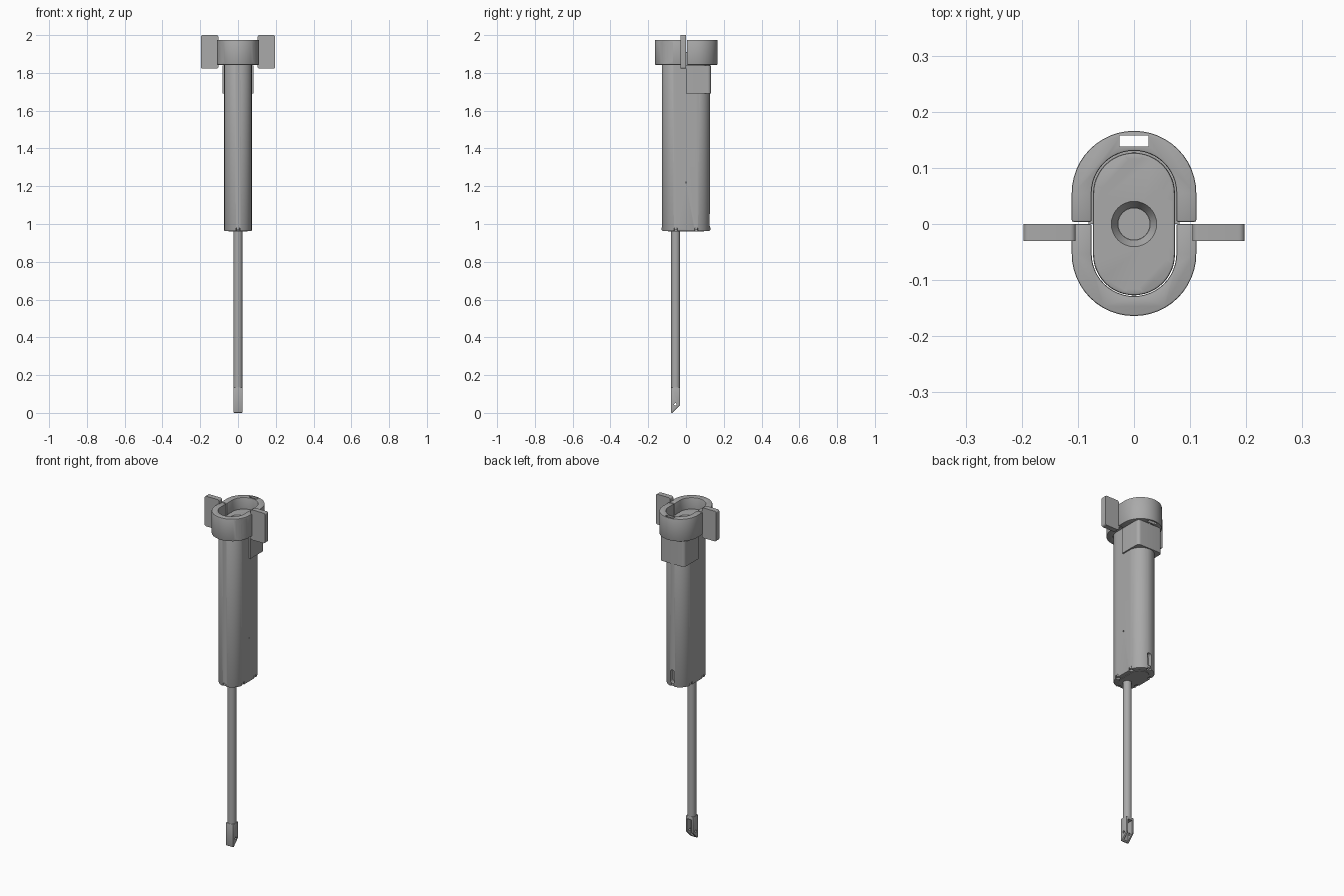
import bpy, bmesh, math
from mathutils import Matrix, Vector

if "Cube" in bpy.data.objects:
    bpy.data.objects.remove(bpy.data.objects["Cube"])

grey = bpy.data.materials.new("machined grey")
grey.use_nodes = True
grey.diffuse_color = (0.4, 0.4, 0.4, 1)
grey.node_tree.nodes["Principled BSDF"].inputs["Base Color"].default_value = (0.4, 0.4, 0.4, 1)


def finish(bm, name):
    bmesh.ops.recalc_face_normals(bm, faces=bm.faces)
    mesh = bpy.data.meshes.new(name)
    bm.to_mesh(mesh)
    bm.free()
    mesh.materials.append(grey)
    ob = bpy.data.objects.new(name, mesh)
    bpy.context.collection.objects.link(ob)
    return ob


def select(ob):
    bpy.ops.object.select_all(action='DESELECT')
    ob.select_set(True)
    bpy.context.view_layer.objects.active = ob


def prism(name, points, depth, place=Matrix()):
    """Extrude a flat outline along its local z."""
    bm = bmesh.new()
    face = bm.faces.new([bm.verts.new((x, y, 0)) for x, y in points])
    new = bmesh.ops.extrude_face_region(bm, geom=[face])["geom"]
    bmesh.ops.translate(bm, vec=(0, 0, depth),
                        verts=[v for v in new if isinstance(v, bmesh.types.BMVert)])
    bm.transform(place)
    return finish(bm, name)


def cylinder(name, start, end, r1, r2=None, sides=32):
    start, end = Vector(start), Vector(end)
    axis = end - start
    bm = bmesh.new()
    bmesh.ops.create_cone(bm, cap_ends=True, segments=sides, radius1=r1,
                          radius2=r1 if r2 is None else r2, depth=axis.length)
    turn = axis.to_track_quat('Z', 'Y').to_matrix().to_4x4()
    bm.transform(Matrix.Translation((start + end) / 2) @ turn)
    return finish(bm, name)


def box(name, low, high):
    points = [(low[0], low[1]), (high[0], low[1]), (high[0], high[1]), (low[0], high[1])]
    return prism(name, points, high[2] - low[2], Matrix.Translation((0, 0, low[2])))


def arc(cx, cy, r, a0, a1, n=24):
    return [(cx + r * math.cos(math.radians(a0 + (a1 - a0) * i / n)),
             cy + r * math.sin(math.radians(a0 + (a1 - a0) * i / n))) for i in range(n + 1)]


def stadium(r, c):
    return arc(0, c, r, 0, 180) + arc(0, -c, r, 180, 360)


def rounded(x0, x1, y0, y1, r):
    return (arc(x1 - r, y1 - r, r, 0, 90, 6) + arc(x0 + r, y1 - r, r, 90, 180, 6)
            + arc(x0 + r, y0 + r, r, 180, 270, 6) + arc(x1 - r, y0 + r, r, 270, 360, 6))


def half_ring(outer, inner, c, edge, s):
    out = [(outer, edge)] + arc(0, c, outer, 0, 180 * s) + [(-outer, edge)]
    ins = [(-inner, edge)] + arc(0, c, inner, 180 * s, 0) + [(inner, edge)]
    return out + ins


def cut(ob, *cutters):
    for c in cutters:
        m = ob.modifiers.new("cut", 'BOOLEAN')
        m.object, m.operation, m.solver = c, 'DIFFERENCE', 'EXACT'
        select(ob)
        bpy.ops.object.modifier_apply(modifier=m.name)
        bpy.data.objects.remove(c)


def bevel(ob, width):
    m = ob.modifiers.new("bevel", 'BEVEL')
    m.width, m.segments, m.limit_method = width, 2, 'ANGLE'
    m.angle_limit = math.radians(50)
    select(ob)
    bpy.ops.object.modifier_apply(modifier=m.name)


def up(z):
    return Matrix.Translation((0, 0, z))


UPRIGHT = Matrix.Rotation(math.radians(90), 4, 'X')   # outline in xz, depth toward -y
BOTTOM, TOP = 0.962, 1.91
SCREWS = [(0, 0.12), (0, -0.12)] + [(x, y) for x in (-0.065, 0.065) for y in (-0.054, 0.054)]

# Main housing with ports, a lower back slot and screw pockets in both ends
body = prism("housing", stadium(0.073, 0.054), TOP - BOTTOM, up(BOTTOM))
bevel(body, 0.004)
cut(body,
    cylinder("cone", (0, 0, TOP - 0.02), (0, 0, TOP + 0.001), 0.029, 0.041),
    cylinder("port", (0, 0, TOP - 0.06), (0, 0, TOP), 0.028),
    prism("slot", rounded(-0.014, 0.014, 0.98, 1.06, 0.0135), 0.04,
          Matrix.Translation((0, 0.14, 0)) @ UPRIGHT),
    cylinder("vent", (0.06, 0, 1.22), (0.08, 0, 1.22), 0.004, sides=12))
for x, y in SCREWS:
    for z, s in ((TOP, -1), (BOTTOM, 1)):
        cut(body, cylinder("pocket", (x, y, z - s * 0.01), (x, y, z + s * 0.018), 0.0125, sides=20))
        head = cylinder("cap_screw", (x, y, z + s * 0.02), (x, y, z + s * 0.006), 0.0085, sides=20)
        cut(head, cylinder("hex", (x, y, z - s * 0.01), (x, y, z + s * 0.013), 0.005, sides=6))

# Raised lip around the lower end plate
lip = prism("end_plate", stadium(0.05, 0.045), 0.004, up(BOTTOM - 0.003))

# Block behind the housing, under the clamp
prism("back_block", rounded(-0.081, 0.081, -0.001, 0.132, 0.018)[:14]
      + [(-0.081, 0), (0.081, 0)], 0.15, up(1.69))

# Two-part clamp collar
front = prism("clamp_front", half_ring(0.111, 0.0755, -0.053, 0, -1), 0.132, up(1.843))
back = prism("clamp_back", half_ring(0.111, 0.0755, 0.055, 0.004, 1), 0.132, up(1.843))
for half in (front, back):
    bevel(half, 0.003)
cut(back, prism("strap", rounded(-0.026, 0.026, 0.138, 0.158, 0.003), 0.2, up(1.81)))

# Mounting ears and clamp bolts on both sides
for s in (-1, 1):
    x0, x1 = sorted((s * 0.104, s * 0.197))
    ear = prism("mounting_ear", rounded(x0, x1, 1.822, 2.0, 0.01), 0.03, UPRIGHT)
    for z in (1.865, 1.955):
        cut(ear, cylinder("hole", (s * 0.152, -0.1, z), (s * 0.152, 0.1, z), 0.026))
        cut(front, cylinder("bore", (s * 0.093, -0.2, z), (s * 0.093, -0.06, z), 0.0165))
        bolt = cylinder("clamp_bolt", (s * 0.093, -0.058, z), (s * 0.093, -0.072, z), 0.0125, sides=20)
        cut(bolt, cylinder("hex", (s * 0.093, -0.1, z), (s * 0.093, -0.064, z), 0.007, sides=6))

# Piston rod
cylinder("rod", (0, -0.055, 0.12), (0, -0.055, 0.98), 0.0235)

# Rod tip: slanted channel open to the back, with a cross pin hole
side = [(-0.08, 0), (-0.072, 0), (-0.031, 0.042), (-0.031, 0.135), (-0.08, 0.135)]
to_side = Matrix(((0, 0, 1, -0.0245), (1, 0, 0, 0), (0, 1, 0, 0), (0, 0, 0, 1)))
tip = prism("rod_tip", side, 0.049, to_side)
bevel(tip, 0.004)
cut(tip, box("channel", (-0.014, -0.066, -0.02), (0.014, 0, 0.118)),
    cylinder("pin", (-0.1, -0.056, 0.045), (0.1, -0.056, 0.045), 0.007, sides=16))

for ob in bpy.context.scene.objects:
    if ob.type == 'MESH':
        select(ob)
        bpy.ops.object.shade_smooth_by_angle(angle=math.radians(30))
